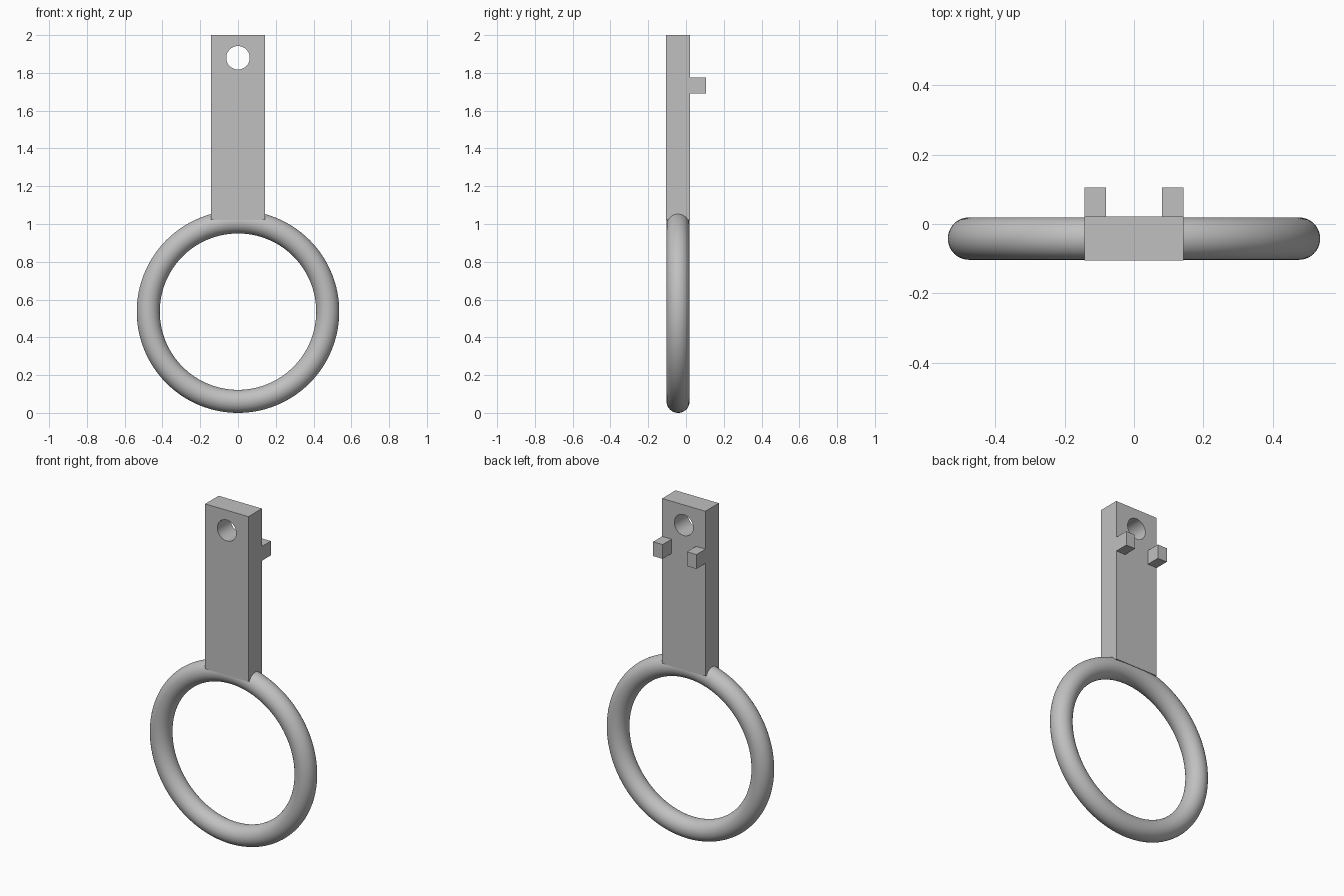
import bpy
import math

default = bpy.data.objects.get("Cube")
if default:
    bpy.data.objects.remove(default, do_unlink=True)

# Single grey material
GREY = (0.53, 0.53, 0.53, 1)
grey = bpy.data.materials.new("plain grey")
grey.use_nodes = True
grey.diffuse_color = GREY
grey.node_tree.nodes["Principled BSDF"].inputs["Base Color"].default_value = GREY


def finish(name):
    obj = bpy.context.object
    obj.name = name
    obj.data.materials.append(grey)
    return obj


def box(name, low, high):
    centre = [(a + b) / 2 for a, b in zip(low, high)]
    bpy.ops.mesh.primitive_cube_add(size=1, location=centre)
    bpy.context.object.scale = [b - a for a, b in zip(low, high)]
    bpy.ops.object.transform_apply(location=False, rotation=False, scale=True)
    return finish(name)


FRONT, BACK, HALF_WIDTH = -0.105, 0.021, 0.142
MIDDLE = (FRONT + BACK) / 2

# Ring, standing upright
bpy.ops.mesh.primitive_torus_add(
    major_segments=128, minor_segments=40, major_radius=0.475, minor_radius=0.061,
    location=(0, MIDDLE, 0.536), rotation=(math.pi / 2, 0, 0))
finish("ring")
bpy.ops.object.shade_smooth()

# Flat bar rising from the ring
bar = box("bar", (-HALF_WIDTH, FRONT, 1.02), (HALF_WIDTH, BACK, 2))

# Round hole through the top of the bar
bpy.ops.mesh.primitive_cylinder_add(
    vertices=64, radius=0.062, depth=0.4,
    location=(0, MIDDLE, 1.88), rotation=(math.pi / 2, 0, 0))
cutter = finish("hole_cutter")
cutter.hide_render = True
hole = bar.modifiers.new("hole", "BOOLEAN")
hole.operation = "DIFFERENCE"
hole.solver = "EXACT"
hole.object = cutter
bpy.context.view_layer.objects.active = bar
bpy.ops.object.modifier_apply(modifier=hole.name)
bpy.data.objects.remove(cutter, do_unlink=True)
bpy.ops.object.select_all(action="DESELECT")
bar.select_set(True)
bpy.ops.object.shade_smooth_by_angle(angle=math.radians(30))

# Two square pegs on the back of the bar
for side, start in (("left", 0.08), ("right", -HALF_WIDTH)):
    box(side + "_peg", (start, BACK - 0.01, 1.69),
        (start + HALF_WIDTH - 0.08, 0.105, 1.775))
